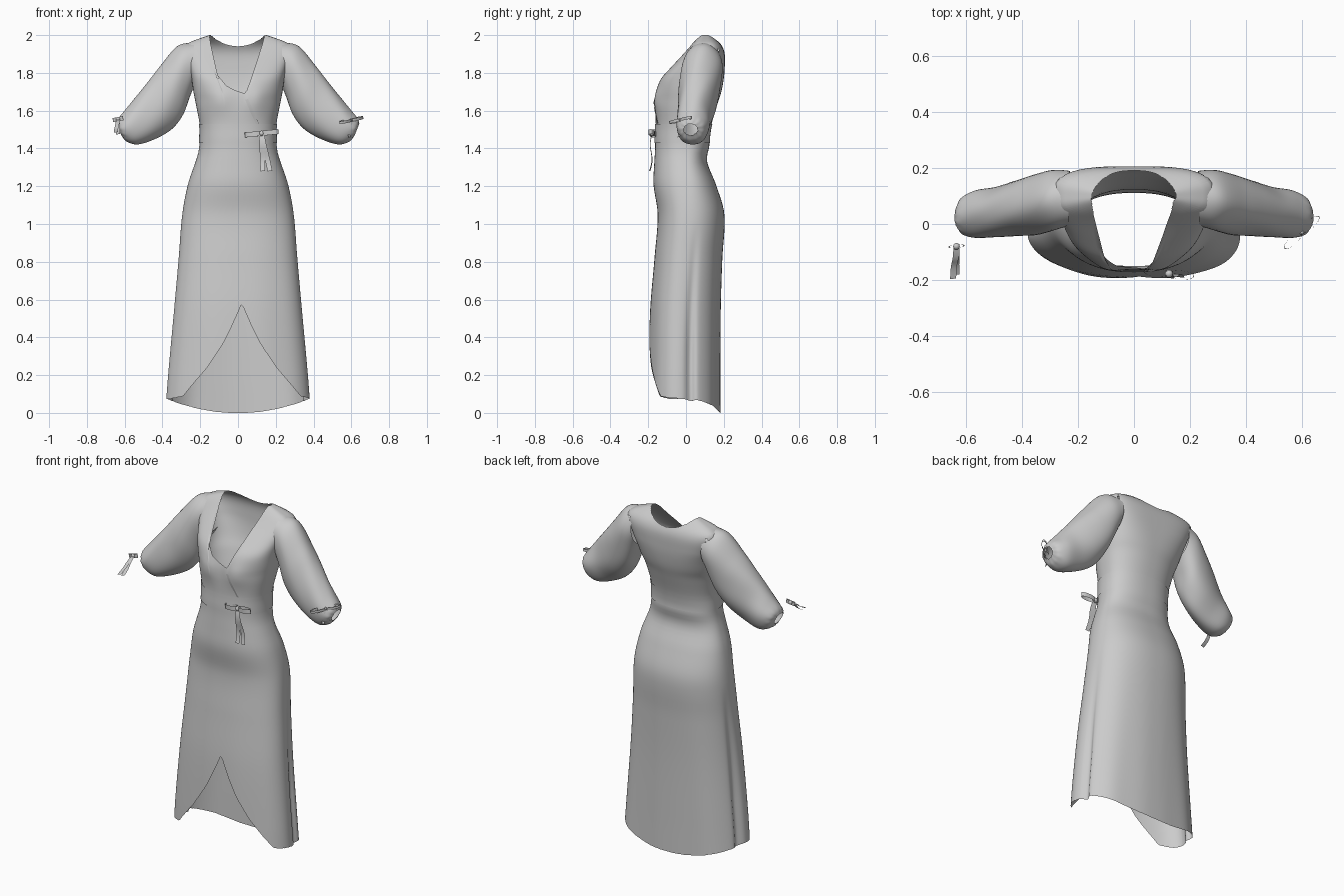
import bpy, math
from mathutils import Vector

if "Cube" in bpy.data.objects:
    bpy.data.objects.remove(bpy.data.objects["Cube"])


def lerp(keys, t, smooth=True):
    """Interpolate rows (t, a, b, ...) with smooth or straight spans."""
    t = min(max(t, keys[0][0]), keys[-1][0])
    i = 0
    while i < len(keys) - 2 and t > keys[i + 1][0]:
        i += 1
    a, b = keys[i], keys[i + 1]
    h = b[0] - a[0]
    u = (t - a[0]) / h
    if not smooth:
        return [p + (q - p) * u for p, q in zip(a[1:], b[1:])]
    p, n = keys[max(i - 1, 0)], keys[min(i + 2, len(keys) - 1)]
    out = []
    for k in range(1, len(a)):
        m0 = (b[k] - p[k]) / (b[0] - p[0]) * h
        m1 = (n[k] - a[k]) / (n[0] - a[0]) * h
        out.append((2*u**3 - 3*u*u + 1) * a[k] + (u**3 - 2*u*u + u) * m0
                   + (3*u*u - 2*u**3) * b[k] + (u**3 - u*u) * m1)
    return out


def grid(name, rows, closed, keep=lambda pts: True):
    """Skin rows of points into a smooth mesh."""
    n = len(rows[0])
    verts = [v for r in rows for v in r]
    faces = []
    for j in range(len(rows) - 1):
        for i in range(n if closed else n - 1):
            k = (i + 1) % n
            f = (j*n + i, j*n + k, (j+1)*n + k, (j+1)*n + i)
            if keep([verts[q] for q in f]):
                faces.append(f)
    me = bpy.data.meshes.new(name)
    me.from_pydata(verts, [], faces)
    me.polygons.foreach_set("use_smooth", [True] * len(faces))
    ob = bpy.data.objects.new(name, me)
    bpy.context.collection.objects.link(ob)
    return ob


# Dress outline: z, half width, front y, back y, y of the widest point
BODY = [(0, .385, -.205, .18, -.04), (.2, .37, -.202, .18, -.04),
        (.55, .338, -.19, .183, -.03), (.82, .314, -.167, .192, -.01),
        (1.05, .295, -.15, .203, .01), (1.21, .265, -.172, .158, .01),
        (1.32, .228, -.168, .114, .0), (1.37, .212, -.165, .113, .0),
        (1.41, .205, -.163, .124, .0), (1.45, .202, -.163, .123, .0),
        (1.52, .202, -.16, .133, .0), (1.63, .222, -.162, .165, .01),
        (1.7, .236, -.155, .187, .03), (1.77, .246, -.132, .2, .05),
        (1.83, .26, -.08, .205, .07), (1.9, .285, -.015, .205, .09),
        (1.94, .285, .02, .192, .1), (1.965, .25, .04, .172, .1),
        (2.0, .15, .075, .13, .1)]
NECK = [(-.155, 2.0), (-.11, 1.79), (-.06, 1.73), (0, 1.70), (.04, 1.69),
        (.07, 1.77), (.145, 2.0)]
HEM = [(0, .58), (.05, .465), (.1, .365), (.18, .245), (.27, .14),
       (.31, .09), (.38, .075)]
N = 200


def body_point(t, z, grow=0):
    w, yf, yb, cy = lerp(BODY, z)
    c, s = math.cos(t), math.sin(t)
    skirt = max(0, 1 - z / 1.0)
    e = .87 - .27 * min(1, max(0, (z - 1.66) / .16))  # squarer at the shoulders
    if s < 0 and c < 0:  # left front panel wraps closer to the body
        e += .22 * skirt
    if s > 0:
        e -= .1 * skirt
    f = math.copysign(abs(c) ** e, c)
    g = math.copysign(abs(s) ** e, s)
    fold = 1 + .012 * math.sin(9 * t + .6) * skirt
    x = f * (w + grow)
    if s > 0:  # groove along the side seam
        x *= 1 - .07 * min(1, skirt * 1.5) * math.exp(-((s - .2) / .1) ** 2)
    y = cy + g * ((yb - cy if s > 0 else cy - yf) + grow) * fold
    if s < 0:  # bust
        y -= .014 * math.exp(-((abs(x) - .1) / .06)**2 - ((z - 1.66) / .07)**2)
    return Vector((x, y, z))


def column_limits(t):
    front = math.sin(t) < -1e-6
    lo, hi = .7, 1.6
    while lo > 0:
        x = body_point(t, lo).x
        edge = lerp(HEM, abs(x - .02), False)[0] if front else .075 * min(1, abs(x) / .375)**2
        if lo <= edge:
            break
        lo -= .002
    while hi < 2.0:
        x = body_point(t, hi).x
        edge = lerp(NECK, x, False)[0] if front else 1.94 + .06 * min(1, abs(x) / .15)**2
        if hi >= edge:
            break
        hi += .002
    return max(lo, 0), min(hi, 2.0)


# Bodice and skirt in one skin, with wrap hem, V neck and open armholes
angles = [2 * math.pi * i / N for i in range(N)]
limits = [column_limits(t) for t in angles]
rows = []
for a in range(3):
    for k in range(0 if a == 0 else 1, 25):
        u = k / 24
        row = []
        for t, (lo, hi) in zip(angles, limits):
            stops = (lo, 1.0, 1.6, hi)
            row.append(body_point(t, stops[a] + (stops[a + 1] - stops[a]) * u))
        rows.append(row)
grid("dress_body", rows, True,
     lambda p: not all(abs(v.x) > .25 and 1.76 < v.z < 1.93 for v in p))

# Waistband
grid("waistband", [[body_point(t, 1.43 + .02 * k, .004) for t in angles]
                   for k in range(6)], True)

# Puffed sleeves: t, upper x z, lower x z, centre y, half depth
SLEEVE = [(0, .235, 1.962, .225, 1.75, .092, .098),
          (1, .32, 1.94, .255, 1.67, .085, .108),
          (2, .41, 1.838, .29, 1.58, .07, .108),
          (3, .475, 1.758, .35, 1.505, .058, .1),
          (4, .54, 1.675, .44, 1.45, .042, .09),
          (5, .595, 1.605, .53, 1.42, .035, .085),
          (6, .632, 1.56, .59, 1.437, .03, .066),
          (7, .642, 1.53, .618, 1.47, .025, .036)]
for side, label in ((-1, "left"), (1, "right")):
    rows = []
    for k in range(43):
        q = k / 6
        ux, uz, lx, lz, cy, d = lerp(SLEEVE, q)
        row = []
        for i in range(48):
            t = 2 * math.pi * i / 48
            r = 1 + .015 * math.sin(5 * t + q * 1.5) * min(1, q) \
                + .05 * math.sin(12 * t) * max(0, q - 5.5) / 1.5
            c, s = math.cos(t) * r, math.sin(t) * r
            row.append(Vector((side * ((ux + lx) / 2 + (ux - lx) / 2 * c), cy + d * s,
                               (uz + lz) / 2 + (uz - lz) / 2 * c)))
        rows.append(row)
    grid(label + "_sleeve", rows, True)


def ribbon(name, path, across):
    across = Vector(across) / 2
    grid(name, [[Vector(p) - across, Vector(p) + across] for p in path], False)


def bow(name, loc, along, half, width, tails):
    """Two flat loops, a knot and hanging tails."""
    loc, along = Vector(loc), Vector(along).normalized()
    out = along.cross(Vector((0, 0, 1))).normalized()
    wide = along.cross(out).normalized() * width
    for sgn in (-1, 1):
        path = []
        for k in range(17):
            t = 2 * math.pi * k / 16
            path.append(loc + along * sgn * half * (1 - math.cos(t)) / 2
                        + out * half * .17 * math.sin(t))
        ribbon(name + "_loop", path, wide)
    for tail in tails:
        tail = Vector(tail)
        path = [loc + tail * (k / 8) + out * .008 * math.sin(k * .8) for k in range(9)]
        ribbon(name + "_tail", path, along * width)
    bpy.ops.mesh.primitive_uv_sphere_add(segments=12, ring_count=8, location=loc)
    knot = bpy.context.object
    knot.name = name + "_knot"
    knot.scale = (width * .55,) * 3
    bpy.ops.object.shade_smooth()


# Ribbon bows at the waist and at each cuff
bow("waist_bow", (.125, -.178, 1.48), (1, -.1, .1), .09, .026,
    [(.006, -.015, -.2), (.044, -.012, -.2)])
bow("right_cuff_bow", (.6, -.03, 1.55), (.13, .12, .03), .085, .015,
    [(-.01, -.01, -.09), (.015, .01, -.07)])
bow("left_cuff_bow", (-.635, -.08, 1.555), (1, .1, .2), .028, .022,
    [(-.012, -.115, -.07), (.0, -.1, -.08)])

# Edge of the wrap front, running from the neck point to the waist
path = []
for k in range(9):
    x, z = .045 + .055 * k / 8, 1.66 - .13 * k / 8
    t = -math.pi / 2 + math.asin((x / lerp(BODY, z)[0]) ** (1 / .87))
    path.append(body_point(t, z, .003))
ribbon("wrap_edge", path, (.016, -.004, .004))
